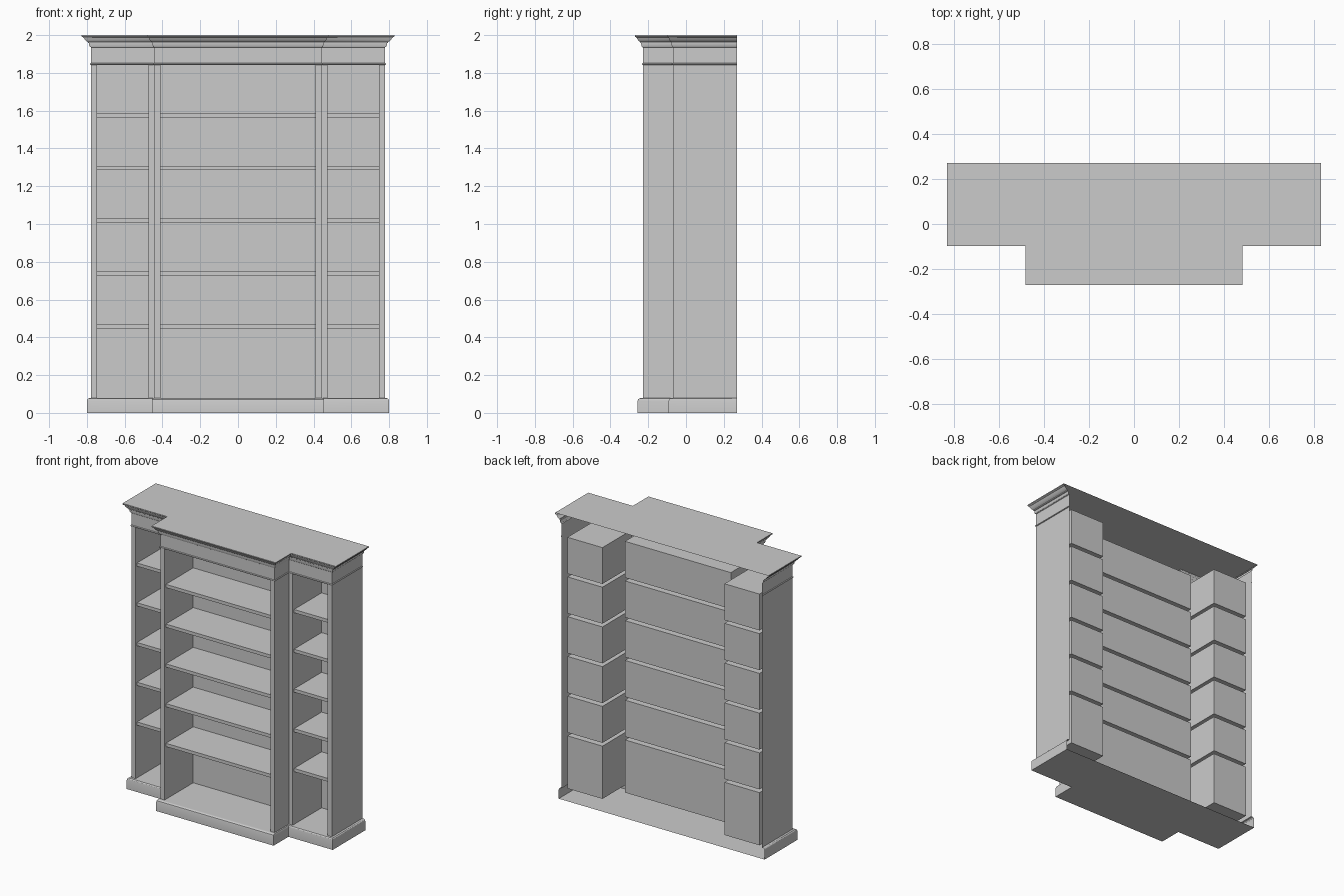
import bpy

if "Cube" in bpy.data.objects:
    bpy.data.objects.remove(bpy.data.objects["Cube"])

BACK = 0.27
BASE_TOP, OPEN_TOP, FRIEZE_TOP = 0.078, 1.842, 1.935
SHELVES = [(0.448 + 0.279 * i, 0.471 + 0.279 * i) for i in range(5)]

# Stepped plan: half width, centre half width, centre front y, side front y
BODY = (0.778, 0.444, -0.228, -0.07)
BASE = (0.80, 0.456, -0.256, -0.092)
BEAD = (0.784, 0.450, -0.234, -0.076)
CROWN = (0.828, 0.482, -0.271, -0.098)


def make(name, quads, smooth=False):
    """Object from a list of faces given as point lists, welded together."""
    verts, faces, seen = [], [], {}
    for q in quads:
        face = []
        for p in q:
            key = tuple(round(c, 5) for c in p)
            if key not in seen:
                seen[key] = len(verts)
                verts.append(key)
            face.append(seen[key])
        faces.append(face)
    me = bpy.data.meshes.new(name)
    me.from_pydata(verts, [], faces)
    me.update()
    ob = bpy.data.objects.new(name, me)
    bpy.context.collection.objects.link(ob)
    if smooth:
        bpy.ops.object.select_all(action='DESELECT')
        ob.select_set(True)
        bpy.context.view_layer.objects.active = ob
        bpy.ops.object.shade_smooth_by_angle(angle=0.5)
    return ob


def outline(inner, outer, t, z):
    w, c, cf, sf = (a + (b - a) * t for a, b in zip(inner, outer))
    return [(-w, BACK, z), (-w, sf, z), (-c, sf, z), (-c, cf, z),
            (c, cf, z), (c, sf, z), (w, sf, z), (w, BACK, z)]


def moulding(name, outer, profile, cap=None):
    """Sweep a (projection, height) profile around the stepped plan, open at the back."""
    rings = [outline(BODY, outer, t, z) for t, z in profile]
    quads = [[a[i], a[i + 1], b[i + 1], b[i]]
             for a, b in zip(rings, rings[1:]) for i in range(7)]
    if cap == "top":
        quads.append(rings[-1])
    if cap == "bottom":
        quads.append(rings[0][::-1])
    return make(name, quads, True)


def front_quad(x0, x1, z0, z1, y):
    return [(x0, y, z0), (x1, y, z0), (x1, y, z1), (x0, y, z1)]


def face_frame(name, x0, x1, o0, o1, y):
    """Stiles and frieze around one bay opening."""
    make(name, [front_quad(x0, o0, BASE_TOP, OPEN_TOP, y),
                front_quad(o1, x1, BASE_TOP, OPEN_TOP, y),
                front_quad(x0, o0, OPEN_TOP, FRIEZE_TOP, y),
                front_quad(o0, o1, OPEN_TOP, FRIEZE_TOP, y),
                front_quad(o1, x1, OPEN_TOP, FRIEZE_TOP, y)])


def tube(x0, x1, y0, y1, z0, z1):
    """Four inward-facing walls running from front y0 to back y1."""
    f = front_quad(x0, x1, z0, z1, y0)
    b = front_quad(x0, x1, z0, z1, y1)
    return [[f[i], f[(i + 1) % 4], b[(i + 1) % 4], b[i]] for i in range(4)]


def bay(name, x0, x1, front, back):
    """Open-fronted compartments with hollow shelves between them."""
    lip = front + 0.015
    quads = tube(x0, x1, front, lip, BASE_TOP, OPEN_TOP)
    floors = [BASE_TOP] + [s[1] for s in SHELVES]
    ceilings = [s[0] for s in SHELVES] + [OPEN_TOP]
    for z0, z1 in zip(floors, ceilings):
        quads += tube(x0, x1, lip, back, z0, z1)
        quads.append(front_quad(x0, x1, z0, z1, back))
    quads += [front_quad(x0, x1, a, b, lip) for a, b in SHELVES]
    make(name, quads)


# Plinth with eased top edge and closed underside
moulding("plinth", BASE, [(1, 0), (1, 0.064), (0.9, 0.072), (0.65, 0.077),
                          (0.4, BASE_TOP), (0, BASE_TOP)], "bottom")

# Crown moulding with flat top
moulding("cornice", CROWN, [(0, FRIEZE_TOP), (0.12, 0.003 + FRIEZE_TOP), (0.2, 1.945),
                            (0.22, 1.957), (0.32, 1.959), (0.34, 1.964), (0.48, 1.968),
                            (0.65, 1.976), (0.8, 1.988), (0.92, 1.99), (1, 1.993),
                            (1, 2.0)], "top")

# Thin bead under the frieze
moulding("bead", BEAD, [(0, 1.842), (0.8, 1.844), (1, 1.847), (0.8, 1.850), (0, 1.852)])

# Outer side panels and the returns of the projecting centre
panels = outline(BODY, BODY, 0, BASE_TOP)
tops = outline(BODY, BODY, 0, FRIEZE_TOP)
for i, name in ((0, "side_panel_left"), (2, "centre_return_left"),
                (4, "centre_return_right"), (6, "side_panel_right")):
    make(name, [[panels[i], panels[i + 1], tops[i + 1], tops[i]]])

# Centre bay
face_frame("centre_frame", -0.444, 0.444, -0.411, 0.411, BODY[2])
bay("centre_shelves", -0.411, 0.411, BODY[2], 0.09)

# Side bays
for s, side in ((-1, "left"), (1, "right")):
    x0, x1 = sorted((s * 0.444, s * 0.778))
    o0, o1 = sorted((s * 0.474, s * 0.746))
    face_frame("frame_" + side, x0, x1, o0, o1, BODY[3])
    bay("shelves_" + side, o0, o1, BODY[3], 0.25)
